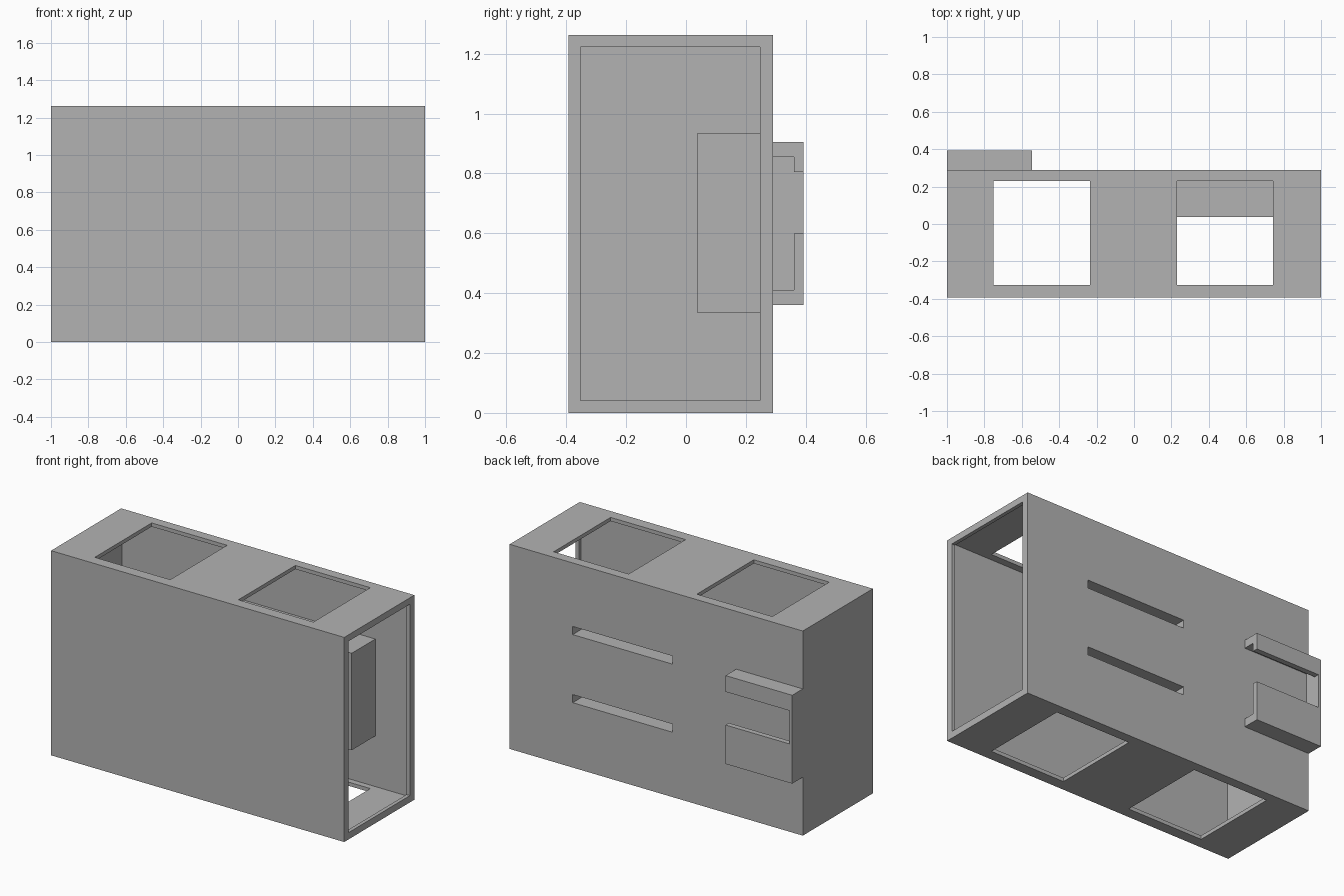
import bpy

if "Cube" in bpy.data.objects:
    bpy.data.objects.remove(bpy.data.objects["Cube"])

grey = bpy.data.materials.new("plain_grey")
grey.use_nodes = True
grey.diffuse_color = (0.45, 0.45, 0.45, 1)
grey.node_tree.nodes["Principled BSDF"].inputs["Base Color"].default_value = (0.45, 0.45, 0.45, 1)


def box(name, xs, ys, zs):
    """Axis-aligned box given by its extents on each axis."""
    ranges = (xs, ys, zs)
    bpy.ops.mesh.primitive_cube_add(size=1, location=[(a + b) / 2 for a, b in ranges])
    obj = bpy.context.object
    obj.name = name
    obj.scale = [b - a for a, b in ranges]
    bpy.ops.object.transform_apply(location=True, rotation=False, scale=True)
    obj.data.materials.append(grey)
    return obj


def cut(target, xs, ys, zs):
    """Remove a box-shaped volume from the target."""
    cutter = box("cutter", xs, ys, zs)
    cutter.hide_render = True
    mod = target.modifiers.new("cut", "BOOLEAN")
    mod.operation = "DIFFERENCE"
    mod.solver = "EXACT"
    mod.object = cutter
    bpy.context.view_layer.objects.active = target
    bpy.ops.object.modifier_apply(modifier=mod.name)
    bpy.data.objects.remove(cutter)


FRONT, BACK, HEIGHT, WALL = -0.393, 0.29, 1.262, 0.023

# Hollow case, open at its left end with a thicker rim
case = box("case", (-1, 1), (FRONT, BACK), (0, HEIGHT))
cut(case, (-1 + WALL, 1 - WALL), (FRONT + WALL, BACK - WALL), (WALL, HEIGHT - WALL))
cut(case, (0.9, 1.1), (-0.353, 0.247), (0.042, 1.222))

# Two square openings through both top and bottom
for xs in ((-0.75, -0.235), (0.23, 0.742)):
    cut(case, xs, (-0.325, 0.23), (-0.1, HEIGHT + 0.1))

# Inner block behind the slotted back wall
block = box("inner_block", (-0.22, 0.75), (0.037, BACK - WALL), (0.335, 0.933))

# Long horizontal slots running through the wall into the block
for z in (0.4, 0.82):
    for part in (case, block):
        cut(part, (-0.11, 0.57), (0.07, 0.4), (z, z + 0.05))

# Channel bracket on the back: closed outer end, open inner end, two lips
bracket = box("back_bracket", (-1, -0.545), (BACK, 0.393), (0.36, 0.905))
cut(bracket, (-0.983, -0.4), (0.2, 0.36), (0.41, 0.855))
cut(bracket, (-0.983, -0.4), (0.3, 0.5), (0.6, 0.805))
